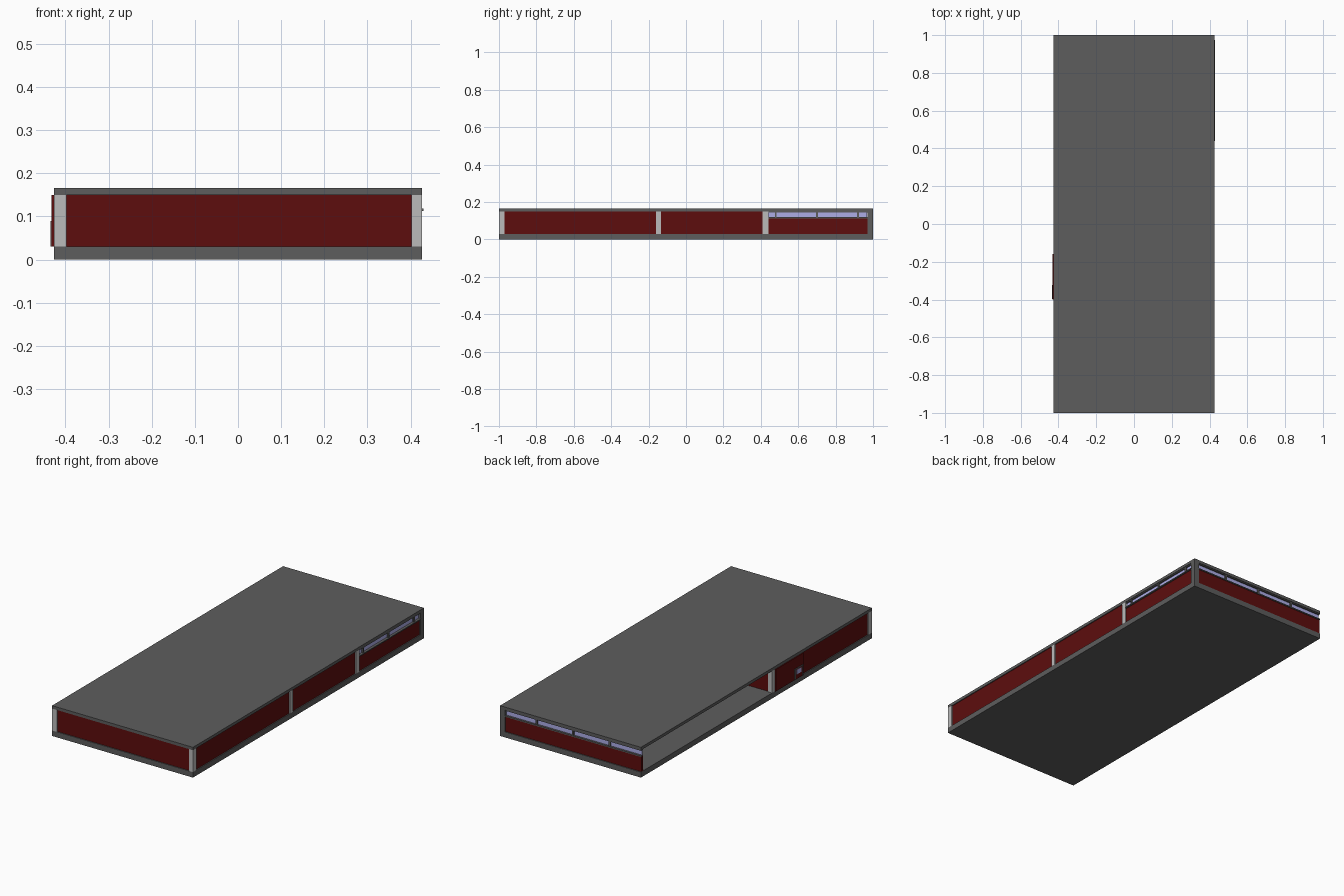
import bpy
import bmesh
from mathutils import Vector

if "Cube" in bpy.data.objects:
    bpy.data.objects.remove(bpy.data.objects["Cube"])


def material(name, rgb):
    m = bpy.data.materials.new(name)
    m.diffuse_color = (*rgb, 1)
    m.use_nodes = True
    m.node_tree.nodes["Principled BSDF"].inputs["Base Color"].default_value = m.diffuse_color
    return m


RED = material("red_wall", (0.11, 0.004, 0.004))
DARK = material("dark_grey", (0.11, 0.11, 0.11))
LIGHT = material("light_grey", (0.5, 0.5, 0.5))
GLASS = material("pale_glass", (0.42, 0.42, 0.8))


def box(name, x, y, z, mat):
    """Box from (min, max) ranges on each axis."""
    bm = bmesh.new()
    bmesh.ops.create_cube(bm, size=1)
    for v in bm.verts:
        v.co = Vector([r[0] + (c + 0.5) * (r[1] - r[0]) for c, r in zip(v.co, (x, y, z))])
    me = bpy.data.meshes.new(name)
    bm.to_mesh(me)
    bm.free()
    me.materials.append(mat)
    ob = bpy.data.objects.new(name, me)
    bpy.context.collection.objects.link(ob)
    return ob


W, L = 0.427, 1.0
FLOOR, CEIL, TOP = 0.03, 0.15, 0.166
H = (FLOOR, CEIL)
SILL = 0.117
IN, T = 0.005, 0.015   # wall recess and thickness

# Floor and roof slabs
box("floor_slab", (-W, W), (-L, L), (0, FLOOR), DARK)
box("roof_slab", (-W, W), (-L, L), (CEIL, TOP), DARK)

# Pillars
for name, x, y, mat in (
    ("front_left_pillar", (-W, -0.397), (-L, -0.97), LIGHT),
    ("front_right_pillar", (0.402, W), (-L, -0.97), LIGHT),
    ("right_pillar_front", (0.402, W), (-0.16, -0.135), LIGHT),
    ("right_pillar_rear", (0.402, W), (0.41, 0.44), LIGHT),
    ("back_right_pillar", (0.397, W), (0.97, L), DARK),
    ("left_pillar", (-W, -0.402), (-0.16, -0.135), LIGHT),
):
    box(name, x, y, H, mat)

# Full-height walls
outer, inner = W - IN, W - IN - T
box("front_wall", (-0.397, 0.402), (-L + IN, -L + IN + T), H, RED)
box("right_wall_front", (inner, outer), (-0.97, -0.16), H, RED)
box("right_wall_middle", (inner, outer), (-0.135, 0.41), H, RED)
box("left_wall", (-outer, -inner), (-0.97, -0.40), H, RED)
box("partition_wall", (-0.402, inner), (-0.155, -0.14), H, RED)

# Low walls under the window bands
box("right_low_wall", (inner, outer), (0.44, 0.97), (FLOOR, SILL), RED)
box("back_low_wall", (-W, 0.397), (L - IN - T, L - IN), (FLOOR, SILL), RED)

# Window bands: glass, sill, head rail and mullions
box("right_glass", (0.412, 0.416), (0.44, 0.967), (SILL, 0.147), GLASS)
box("back_glass", (-W, 0.397), (0.985, 0.989), (SILL, 0.147), GLASS)
for name, z in (("sill", (0.113, 0.119)), ("head", (0.145, CEIL))):
    out = 0.003 if name == "sill" else -0.003
    box("right_window_" + name, (0.408, W + out), (0.44, 0.975), z, DARK)
    box("back_window_" + name, (-W, 0.397), (0.98, min(L, L + out)), z, DARK)
for i in range(3):
    y = 0.48 + 0.22 * i
    box(f"right_mullion_{i + 1}", (0.408, 0.424), (y - 0.005, y + 0.005), (SILL, CEIL), DARK)
    x = 0.21 - 0.222 * i
    box(f"back_mullion_{i + 1}", (x - 0.005, x + 0.005), (0.98, 0.997), (SILL, CEIL), DARK)

# Protruding entrance panel with a small framed door
box("entrance_panel", (-0.432, -0.407), (-0.40, -0.16), H, RED)
box("door_leaf", (-0.433, -0.428), (-0.39, -0.33), (FLOOR, 0.086), RED)
for name, y, z in (
    ("door_jamb_front", (-0.397, -0.39), (FLOOR, 0.09)),
    ("door_jamb_rear", (-0.33, -0.323), (FLOOR, 0.09)),
    ("door_lintel", (-0.39, -0.33), (0.085, 0.09)),
):
    box(name, (-0.435, -0.428), y, z, DARK)
box("door_window", (-0.434, -0.43), (-0.38, -0.34), (0.055, 0.08), GLASS)
